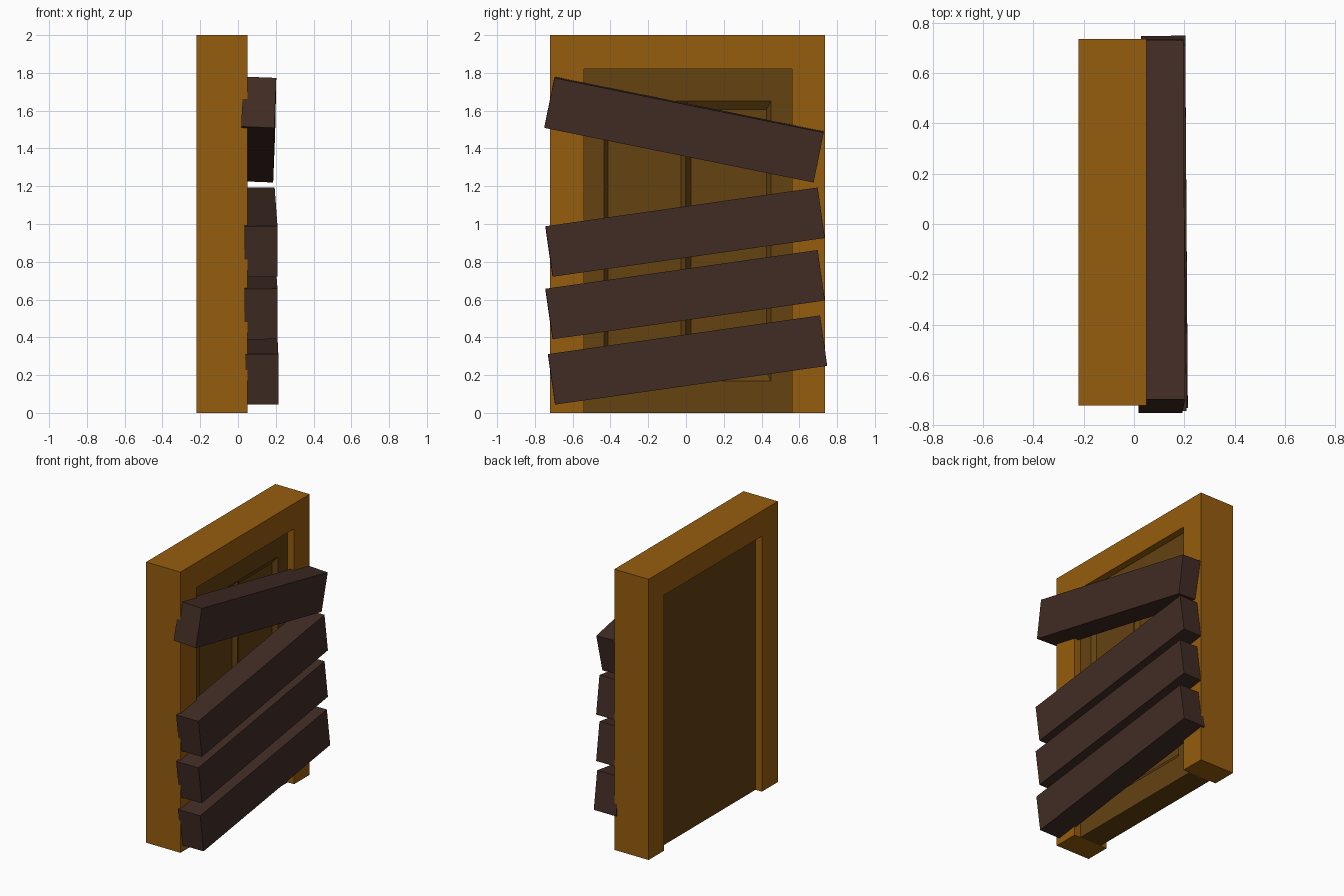
import bpy, bmesh
from mathutils import Matrix, Vector

if "Cube" in bpy.data.objects:
    bpy.data.objects.remove(bpy.data.objects["Cube"])


def material(name, rgb):
    m = bpy.data.materials.new(name)
    m.diffuse_color = (*rgb, 1)
    m.use_nodes = True
    m.node_tree.nodes["Principled BSDF"].inputs["Base Color"].default_value = m.diffuse_color
    return m


FRAME = material("ochre wood", (0.305, 0.109, 0.0044))
DOOR = material("dark ochre wood", (0.127, 0.054, 0.0055))
PLANK = material("dark brown wood", (0.053, 0.025, 0.018))


def finish(name, bm, mat):
    bmesh.ops.recalc_face_normals(bm, faces=bm.faces)
    mesh = bpy.data.meshes.new(name)
    bm.to_mesh(mesh)
    bm.free()
    mesh.materials.append(mat)
    ob = bpy.data.objects.new(name, mesh)
    bpy.context.collection.objects.link(ob)
    return ob


def extrude_x(bm, faces, dx):
    """Give flat faces thickness along x."""
    geo = bmesh.ops.extrude_face_region(bm, geom=faces, use_keep_orig=True)["geom"]
    verts = [g for g in geo if isinstance(g, bmesh.types.BMVert)]
    bmesh.ops.translate(bm, verts=verts, vec=(dx, 0, 0))


# Door frame: an upside-down U profile, open at the floor
bm = bmesh.new()
outline = [(-0.72, 0), (-0.72, 2), (0.735, 2), (0.735, 0),
           (0.56, 0), (0.56, 1.82), (-0.54, 1.82), (-0.54, 0)]
face = bm.faces.new([bm.verts.new((-0.22, y, z)) for y, z in outline])
extrude_x(bm, [face], 0.27)
finish("door_frame", bm, FRAME)

# Door leaf: front grid with two bevelled recessed panels
bm = bmesh.new()
ys = [-0.54, -0.435, -0.003, 0.003, 0.45, 0.56]
zs = [0, 0.17, 1.65, 1.82]
grid = [[bm.verts.new((0.0, y, z)) for z in zs] for y in ys]
panels = []
for i in range(len(ys) - 1):
    for j in range(len(zs) - 1):
        f = bm.faces.new((grid[i][j], grid[i + 1][j],
                          grid[i + 1][j + 1], grid[i][j + 1]))
        if j == 1 and i in (1, 3):
            panels.append(f)
extrude_x(bm, bm.faces[:], -0.17)
bmesh.ops.inset_individual(bm, faces=panels, thickness=0.032)
for f in panels:
    for v in f.verts:
        v.co.x -= 0.03
        v.co.z += 0.02 if v.co.z < 1 else -0.02
finish("door_leaf", bm, DOOR)


# Boards nailed across: centre, direction along the board, forward lean
def plank(name, centre, along, lean):
    u = Vector(along).normalized()
    out = Vector((1, 0, -lean))
    out = (out - u * out.dot(u)).normalized()
    up = out.cross(u)
    rot = Matrix((out, u, up)).transposed().to_4x4()
    size = Matrix.Diagonal((0.175, 1.455, 0.27, 1))
    bm = bmesh.new()
    bmesh.ops.create_cube(bm, size=1, matrix=Matrix.Translation(centre) @ rot @ size)
    finish(name, bm, PLANK)


plank("top_plank", (0.107, -0.01, 1.50), (-0.006, 1.43, -0.29), 0.04)
plank("upper_plank", (0.114, -0.005, 0.957), (-0.015, 1.44, 0.205), 0)
plank("middle_plank", (0.114, -0.005, 0.626), (-0.015, 1.44, 0.205), 0)
plank("bottom_plank", (0.121, 0.008, 0.28), (-0.010, 1.44, 0.205), 0)
